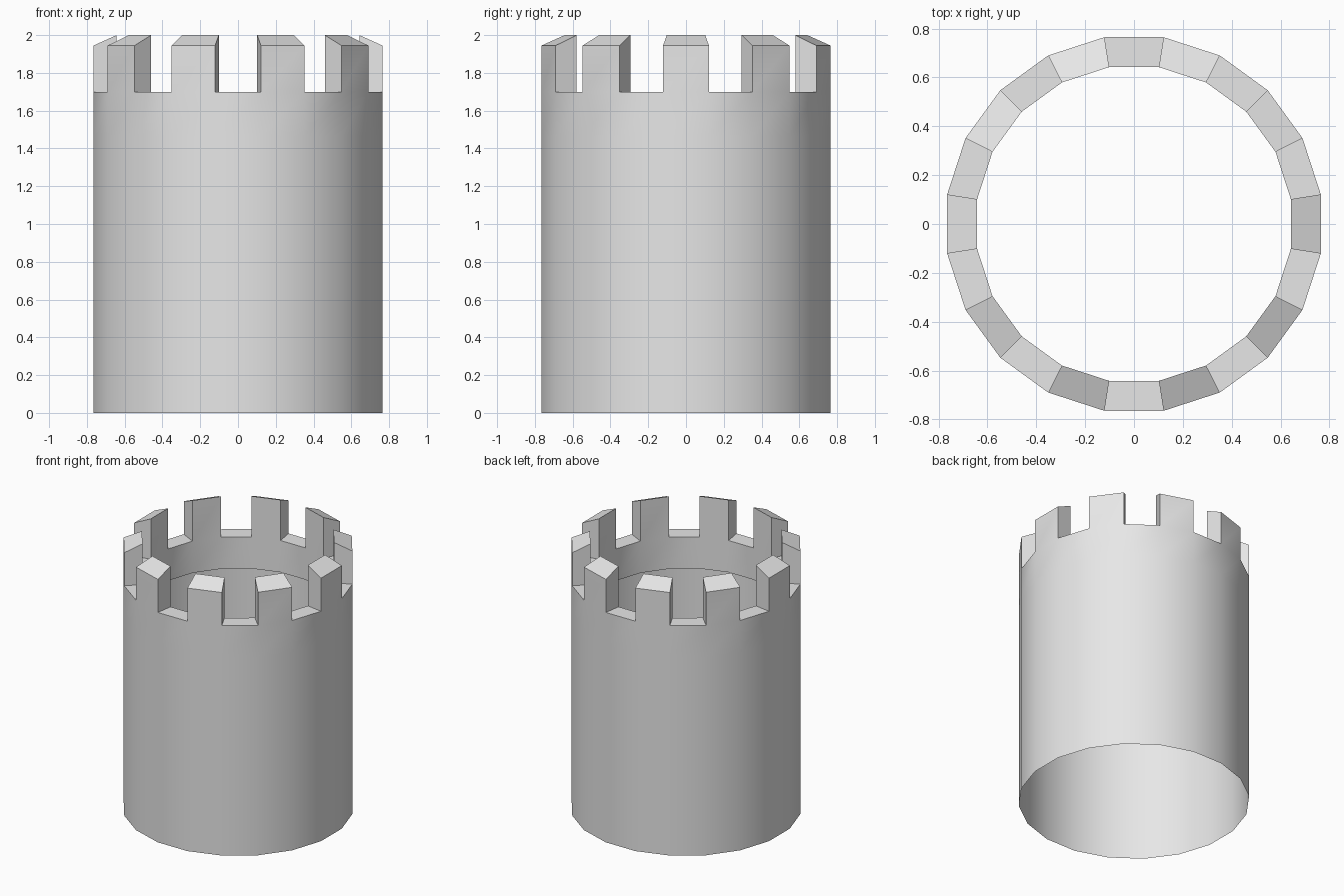
import bpy, bmesh
from math import sin, cos, radians

cube = bpy.data.objects.get("Cube")
if cube:
    bpy.data.objects.remove(cube, do_unlink=True)

SIDES = 20
OUTER, INNER = 0.774, 0.65
RING_Z, GAP_Z = 1.465, 1.70         # underside of parapet, floor of gaps
EDGE_Z, TOP_Z = 1.945, 2.0          # outer and inner merlon height

stone = bpy.data.materials.new("light grey stone")
stone.use_nodes = True
grey = (0.8, 0.8, 0.8, 1)
stone.diffuse_color = grey
stone.node_tree.nodes["Principled BSDF"].inputs["Base Color"].default_value = grey


def point(i, radius, z):
    """Corner i, counted counter-clockwise from the front."""
    a = radians(-99 + 360 / SIDES * i)
    return (radius * cos(a), radius * sin(a), z)


def finish(bm, name):
    bmesh.ops.remove_doubles(bm, verts=bm.verts, dist=0.0005)
    mesh = bpy.data.meshes.new(name)
    bm.to_mesh(mesh)
    bm.free()
    mesh.materials.append(stone)
    obj = bpy.data.objects.new(name, mesh)
    bpy.context.collection.objects.link(obj)
    bpy.ops.object.select_all(action='DESELECT')
    obj.select_set(True)
    bpy.context.view_layer.objects.active = obj
    bpy.ops.object.shade_smooth_by_angle(angle=radians(30))


bm = bmesh.new()


def quad(*corners):
    bm.faces.new([bm.verts.new(point(*c)) for c in corners])


for i in range(SIDES):
    j = i + 1
    # Thin open shaft and outer parapet face
    for low, high in ((0, RING_Z), (RING_Z, GAP_Z)):
        quad((i, OUTER, low), (j, OUTER, low), (j, OUTER, high), (i, OUTER, high))
    # Inner parapet face and its underside
    quad((j, INNER, RING_Z), (i, INNER, RING_Z), (i, INNER, GAP_Z), (j, INNER, GAP_Z))
    quad((i, INNER, RING_Z), (j, INNER, RING_Z), (j, OUTER, RING_Z), (i, OUTER, RING_Z))

    if i % 2 == 0:
        # Gap floor
        quad((i, OUTER, GAP_Z), (j, OUTER, GAP_Z), (j, INNER, GAP_Z), (i, INNER, GAP_Z))
    else:
        # Merlon: outside, inside, sloped top, two cheeks
        quad((i, OUTER, GAP_Z), (j, OUTER, GAP_Z), (j, OUTER, EDGE_Z), (i, OUTER, EDGE_Z))
        quad((j, INNER, GAP_Z), (i, INNER, GAP_Z), (i, INNER, TOP_Z), (j, INNER, TOP_Z))
        quad((i, OUTER, EDGE_Z), (j, OUTER, EDGE_Z), (j, INNER, TOP_Z), (i, INNER, TOP_Z))
        quad((i, INNER, GAP_Z), (i, OUTER, GAP_Z), (i, OUTER, EDGE_Z), (i, INNER, TOP_Z))
        quad((j, OUTER, GAP_Z), (j, INNER, GAP_Z), (j, INNER, TOP_Z), (j, OUTER, EDGE_Z))

finish(bm, "tower_wall")
